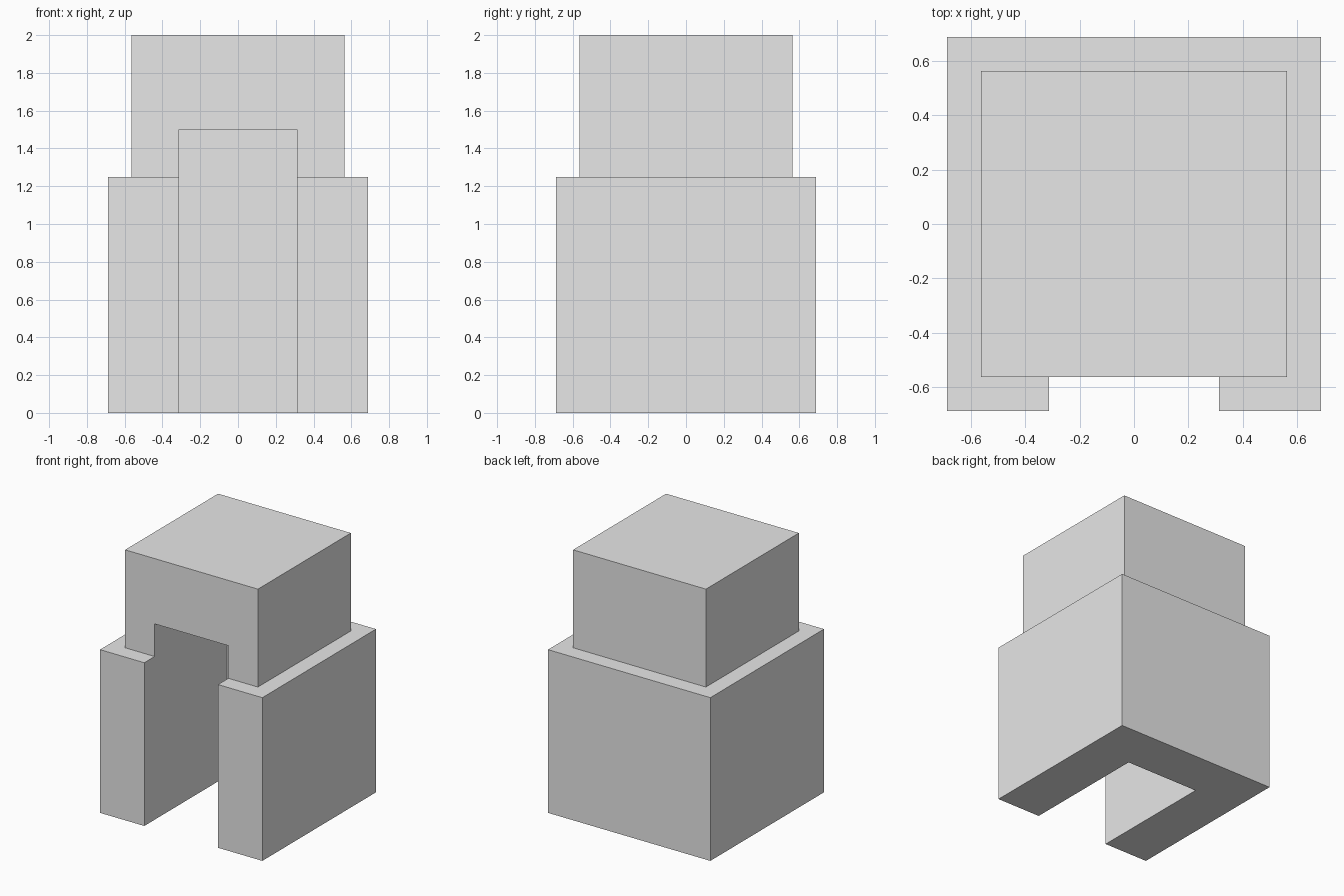
import bpy

default_cube = bpy.data.objects.get("Cube")
if default_cube:
    bpy.data.objects.remove(default_cube, do_unlink=True)

# Plain grey material
grey = bpy.data.materials.new("plain_grey")
grey.use_nodes = True
colour = (0.8, 0.8, 0.8, 1)
grey.diffuse_color = colour
grey.node_tree.nodes["Principled BSDF"].inputs["Base Color"].default_value = colour


def box(name, low, high):
    """Axis-aligned box between two opposite corners."""
    centre = [(a + b) / 2 for a, b in zip(low, high)]
    bpy.ops.mesh.primitive_cube_add(size=1, location=centre)
    obj = bpy.context.object
    obj.name = name
    obj.scale = [b - a for a, b in zip(low, high)]
    bpy.ops.object.transform_apply(location=True, rotation=False, scale=True)
    obj.data.materials.append(grey)
    return obj


def combine(target, tool, operation):
    """Apply a boolean and discard the helper."""
    tool.hide_render = True
    mod = target.modifiers.new(operation.lower(), "BOOLEAN")
    mod.operation = operation
    mod.solver = "EXACT"
    mod.object = tool
    bpy.context.view_layer.objects.active = target
    bpy.ops.object.modifier_apply(modifier=mod.name)
    bpy.data.objects.remove(tool, do_unlink=True)


base_half = 0.6875
top_half = 0.5625
slot_half = 0.3125

# Wide base block joined to the narrower upper block
body = box("stepped_block", (-base_half, -base_half, 0), (base_half, base_half, 1.25))
upper = box("upper_block", (-top_half, -top_half, 0.5), (top_half, top_half, 2))
combine(body, upper, "UNION")

# Tall slot open at the front and underneath, closed at the back
slot = box("slot_cutter", (-slot_half, -1, -0.5), (slot_half, slot_half, 1.5))
combine(body, slot, "DIFFERENCE")
